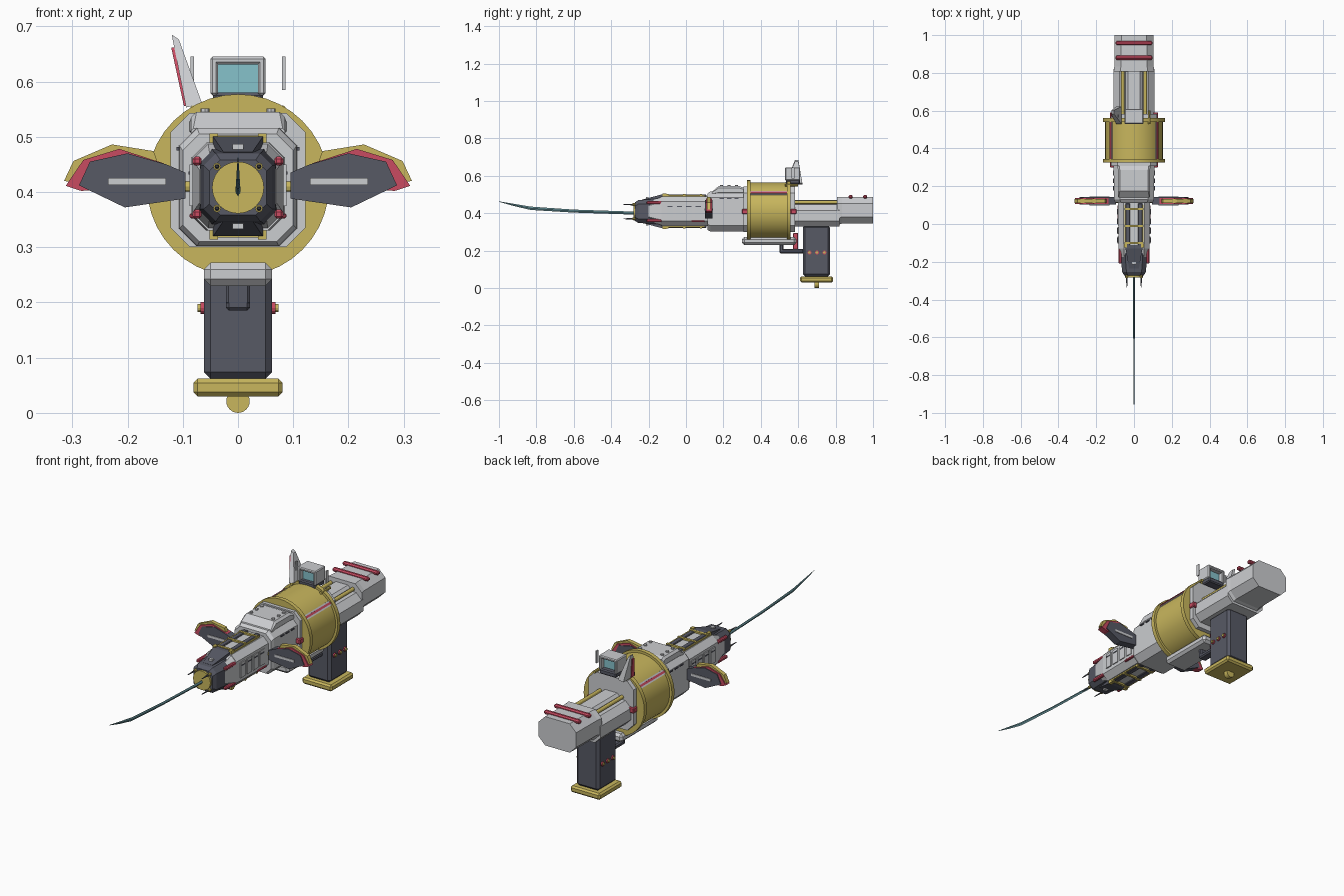
import bpy, bmesh, math
from mathutils import Vector

cube = bpy.data.objects.get("Cube")
if cube:
    bpy.data.objects.remove(cube, do_unlink=True)


def material(name, *rgb):
    m = bpy.data.materials.new(name)
    m.use_nodes = True
    m.diffuse_color = (*rgb, 1)
    m.node_tree.nodes["Principled BSDF"].inputs["Base Color"].default_value = (*rgb, 1)
    return m


GREY = material("light grey", .60, .61, .63)
DARK = material("charcoal", .095, .10, .13)
GOLD = material("mustard yellow", .58, .47, .11)
RED = material("rose red", .58, .07, .12)
GLASS = material("pale teal", .24, .54, .60)
STEEL = material("blade teal", .13, .28, .31)
AXIS = .41  # height of the barrel axis
SIDES = (-1, 1)


def finish(name, bm, mat):
    bmesh.ops.recalc_face_normals(bm, faces=bm.faces)
    me = bpy.data.meshes.new(name)
    bm.to_mesh(me)
    bm.free()
    me.materials.append(mat)
    ob = bpy.data.objects.new(name, me)
    bpy.context.collection.objects.link(ob)
    return ob


def loft(name, mat, rings):
    """Skin a row of equal-length point rings and cap the ends."""
    bm = bmesh.new()
    rows = [[bm.verts.new(p) for p in r] for r in rings]
    n = len(rows[0])
    for a, b in zip(rows, rows[1:]):
        for i in range(n):
            j = (i + 1) % n
            bm.faces.new((a[i], a[j], b[j], b[i]))
    bm.faces.new(rows[0])
    bm.faces.new(rows[-1])
    return finish(name, bm, mat)


def hull(name, mat, sections):
    """Chamfered rectangles along y: (y, half width, bottom, top, chamfer)."""
    rings = []
    for y, w, lo, hi, c in sections:
        pts = [(w - c, lo), (w, lo + c), (w, hi - c), (w - c, hi)]
        pts += [(-x, z) for x, z in reversed(pts)]
        rings.append([(x, y, z) for x, z in pts])
    return loft(name, mat, rings)


def box(name, mat, x, y, z, bevel=0):
    """Box from (low, high) pairs."""
    bm = bmesh.new()
    bmesh.ops.create_cube(bm, size=1)
    for v in bm.verts:
        v.co = Vector([r[0] + (c + .5) * (r[1] - r[0]) for c, r in zip(v.co, (x, y, z))])
    if bevel:
        bmesh.ops.bevel(bm, geom=bm.edges[:], offset=bevel, segments=1, affect='EDGES')
    return finish(name, bm, mat)


def rod(name, mat, a, b, r, r2=None, sides=12):
    """Cylinder or cone between two points."""
    a, b = Vector(a), Vector(b)
    bm = bmesh.new()
    bmesh.ops.create_cone(bm, cap_ends=True, segments=sides, radius1=r,
                          radius2=r if r2 is None else r2, depth=(b - a).length)
    q = Vector((0, 0, 1)).rotation_difference(b - a)
    for v in bm.verts:
        v.co = q @ v.co + (a + b) / 2
    return finish(name, bm, mat)


def plate(name, mat, outline, y0, y1, side):
    return loft(name, mat, [[(side * x, y, z) for x, z in outline] for y in (y0, y1)])


# Blade: thin curved spike
loft("blade", STEEL, [[(w, y, z), (0, y, z + h), (-w, y, z), (0, y, z - h)] for y, z, w, h in
     ((-1, .462, .0005, .001), (-.92, .444, .002, .006), (-.83, .426, .003, .009),
      (-.6, .411, .004, .008), (-.27, .40, .005, .008))])

# Nose and barrel
rod("nozzle_disc", GOLD, (0, -.282, .408), (0, -.24, .408), .047, sides=24)
hull("nose", DARK, [(-.272, .052, .358, .458, .02), (-.255, .062, .347, .47, .022),
                    (-.205, .068, .345, .473, .024), (-.13, .072, .34, .48, .024)])
hull("barrel_taper", GREY, [(-.2, .07, .36, .46, .02), (-.13, .082, .335, .487, .028)])
hull("barrel", GREY, [(-.13, .082, .33, .49, .028), (.13, .085, .33, .49, .028)])
for s in SIDES:
    for z in (.37, .446):
        rod("nose_spike", DARK, (s * .038, -.335, z), (s * .038, -.25, z), .002, .006, 8)
        rod("spike_socket", GOLD, (s * .038, -.287, z), (s * .038, -.265, z), .007, sides=8)
    for z in (.36, .456):
        box("side_grip_strip", RED, sorted((s * .066, s * .082)), (-.21, -.13), (z - .008, z + .008), .004)
    box("side_foot_strip", RED, sorted((s * .07, s * .088)), (.03, .1), (.352, .362), .003)
    # Row of raised panels with dark slots on the barrel flank
    for k in range(4):
        y = -.085 + k * .05
        box("barrel_panel", GREY, sorted((s * .08, s * .088)), (y - .018, y + .018), (.375, .45))
        box("panel_slot", DARK, sorted((s * .085, s * .0895)), (y - .014, y + .014), (.432, .437))
    rod("fin_pivot", GOLD, (s * .08, .122, AXIS), (s * .105, .122, AXIS), .012)

# Rail assemblies above and below the barrel
for d in SIDES:
    def span(a, b):
        return sorted((AXIS + d * a, AXIS + d * b))
    loft("rail_ramp", DARK, [[(-w, y, AXIS + d * a), (w, y, AXIS + d * a), (w, y, AXIS + d * b), (-w, y, AXIS + d * b)]
                             for y, w, a, b in ((-.235, .026, .04, .062), (-.13, .045, .05, .09), (-.11, .045, .06, .09))])
    box("ramp_notch", GREY, (-.01, .01), (-.215, -.20), span(.06, .077))
    box("rail_bed", GREY, (-.02, .02), (-.11, .11), span(.07, .084))
    for s in SIDES:
        box("rail", DARK, sorted((s * .02, s * .045)), (-.12, .11), span(.07, .089), .003)
        box("rail_trim", GOLD, sorted((s * .045, s * .051)), (-.11, .10), span(.074, .086))
    for y in (-.1, -.01, .08):
        box("rail_clip", GOLD, (-.05, .05), (y - .006, y + .006), span(.075, .092))
    for s in SIDES:
        box("rail_end", GOLD, sorted((s * .036, s * .052)), (-.125, -.105), span(.075, .096))

# Fins: three stacked layers per side
YELLOW_RIM = [(.14, .44), (.153, .474), (.228, .486), (.298, .456), (.315, .42), (.25, .41)]
RED_RIM = [(.11, .41), (.135, .452), (.215, .478), (.28, .458), (.312, .411), (.284, .402)]
DARK_CORE = [(.095, .388), (.095, .435), (.13, .45), (.20, .47), (.268, .455), (.288, .412), (.205, .372)]
for s in SIDES:
    for name, mat, outline, t in (("fin_core", DARK, DARK_CORE, .02), ("fin_red_rim", RED, RED_RIM, .016),
                                  ("fin_yellow_rim", GOLD, YELLOW_RIM, .01)):
        plate(name, mat, outline, .122 - t, .122 + t, s)
    box("fin_slot", GREY, sorted((s * .13, s * .235)), (.099, .145), (.413, .425))

# Front housing with raised, bolted top
hull("front_housing", GREY, [(.115, .1, .31, .505, .03), (.13, .106, .302, .516, .032), (.34, .108, .302, .516, .032)])
hull("housing_top", GREY, [(.14, .085, .50, .515, .004), (.175, .085, .50, .545, .01),
                           (.285, .085, .50, .545, .01), (.325, .09, .50, .53, .01)])
for s in SIDES:
    for y in (.19, .23, .27):
        rod("housing_bolt", GREY, (s * .06, y, .54), (s * .06, y, .551), .008, sides=8)
        box("housing_rib", DARK, sorted((s * .10, s * .111)), (y - .012, y + .012), (.475, .481))
    for y in (.315, .575):
        box("collar_clip", RED, sorted((s * .10, s * .128)), (y - .016, y + .016), (.395, .422), .004)

# Drum with flanges and side strips
rod("drum", GOLD, (0, .33, .412), (0, .555, .412), .153, sides=40)
for y in (.325, .54):
    rod("drum_flange", GOLD, (0, y, .412), (0, y + .02, .412), .165, sides=40)
for y in (.308, .555):
    hull("drum_collar", GREY, [(y, .122, .3, .543, .035), (y + .027, .122, .3, .543, .035)])
for ang in (38, 142):
    c, s = math.cos(math.radians(ang)), math.sin(math.radians(ang))
    for mat, r, w in ((GREY, .156, .012), (RED, .160, .005)):
        rings = [[(c * q - s * t, y, .412 + s * q + c * t) for q, t in ((.145, -w), (r, -w), (r, w), (.145, w))]
                 for y in (.345, .54)]
        loft("drum_strip", mat, rings)
for s in SIDES:
    rod("drum_top_pin", GOLD, (s * .08, .53, .55), (s * .08, .60, .55), .007, sides=8)
bpy.ops.object.select_all(action='DESELECT')
for ob in bpy.data.objects:
    if ob.name.startswith(("drum.", "drum_flange", "nozzle")) or ob.name == "drum":
        ob.select_set(True)
        bpy.context.view_layer.objects.active = ob
bpy.ops.object.shade_smooth_by_angle(angle=math.radians(30))
box("under_plate", GREY, (-.062, .062), (.3, .59), (.23, .272), .012)

# Rear body, rods and end block
hull("rear_body", GREY, [(.56, .108, .328, .445, .03), (.82, .108, .328, .445, .03)])
hull("rear_spine", GREY, [(.57, .045, .42, .47, .012), (.82, .045, .42, .47, .012)])
hull("end_block", GREY, [(.808, .108, .335, .487, .035), (.835, .104, .345, .487, .035), (1, .102, .345, .487, .035)])
for s in SIDES:
    rod("rear_rod", GOLD, (s * .06, .575, .458), (s * .06, .815, .458), .009)
for y in (.88, .958):
    box("end_block_bar", RED, (-.098, .098), (y - .011, y + .011), (.478, .497), .006)

# Grip, pommel and trigger
box("grip", DARK, (-.062, .062), (.625, .77), (.062, .335), .012)
box("grip_base", GOLD, (-.081, .081), (.61, .787), (.03, .062), .008)
rod("pommel_disc", GOLD, (0, .688, .0212), (0, .712, .0212), .0212, sides=24)
for s in SIDES:
    for y in (.66, .70, .74):
        rod("grip_button", RED, (s * .055, y, .19), (s * .068, y, .19), .011)
        rod("button_cap", GOLD, (s * .066, y, .19), (s * .073, y, .19), .007)
box("trigger_guard", DARK, (-.022, .022), (.50, .63), (.185, .208), .006)
box("trigger_guard_front", DARK, (-.022, .022), (.50, .52), (.195, .235), .005)
box("trigger", RED, (-.012, .012), (.572, .60), (.205, .295), .004)

# Sight: hollow frame with a glass pane
box("sight_base", DARK, (-.045, .045), (.535, .61), (.555, .58), .005)
for s in SIDES:
    box("sight_post", GREY, sorted((s * .036, s * .05)), (.53, .61), (.575, .645), .004)
    box("sight_rod", GREY, (s * .083 - .003, s * .083 + .003), (.565, .58), (.585, .645))
box("sight_top", GREY, (-.05, .05), (.53, .61), (.631, .645), .004)
box("sight_glass", GLASS, (-.037, .037), (.555, .585), (.575, .633))

# Slanted tail vane with a red outer edge
loft("vane", GREY, [[(-.094, .53, .553), (-.065, .53, .56), (-.065, .622, .56), (-.094, .622, .553)],
                    [(-.12, .583, .685), (-.107, .583, .676), (-.107, .601, .676), (-.12, .601, .685)]])
loft("vane_edge", RED, [[(-.098, .54, .556), (-.088, .54, .556), (-.088, .565, .556), (-.098, .565, .556)],
                        [(-.121, .575, .662), (-.112, .575, .662), (-.112, .588, .662), (-.121, .588, .662)]])
